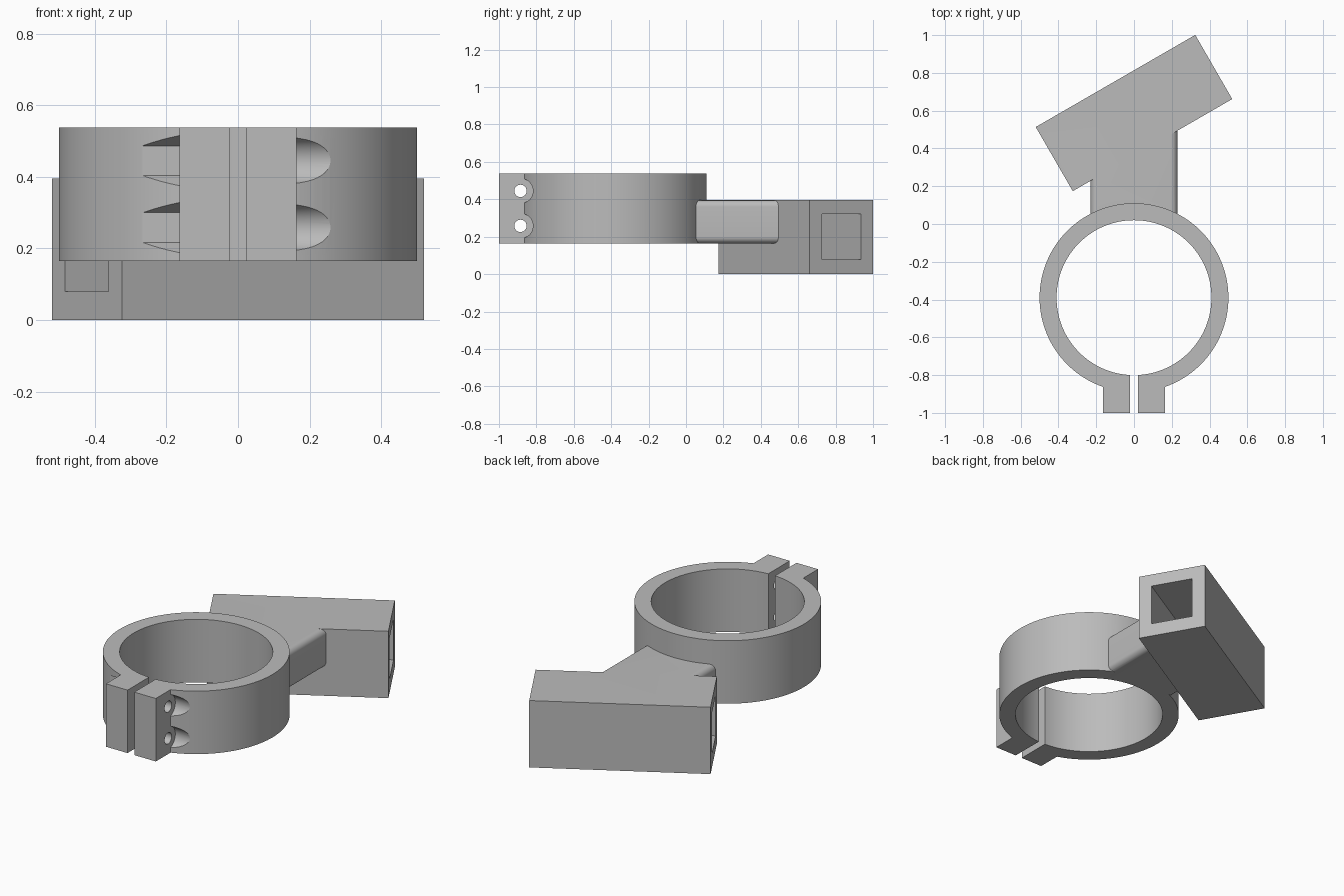
import bpy
from math import radians

if "Cube" in bpy.data.objects:
    bpy.data.objects.remove(bpy.data.objects["Cube"], do_unlink=True)

grey = bpy.data.materials.new("plain grey")
grey.use_nodes = True
colour = (0.5, 0.5, 0.5, 1)
grey.diffuse_color = colour
grey.node_tree.nodes["Principled BSDF"].inputs["Base Color"].default_value = colour

RING_Y, RING_BASE, RING_TOP = -0.39, 0.165, 0.537
TUBE_TOP = 0.395
SCREW_Y = -0.885


def finish(name):
    ob = bpy.context.object
    ob.name = name
    ob.data.materials.clear()
    ob.data.materials.append(grey)
    bpy.ops.object.transform_apply(location=True, rotation=True, scale=True)
    return ob


def box(name, low, high):
    centre = [(a + b) / 2 for a, b in zip(low, high)]
    bpy.ops.mesh.primitive_cube_add(size=1, location=centre)
    bpy.context.object.scale = [b - a for a, b in zip(low, high)]
    return finish(name)


def angled_box(name, size, z):
    bpy.ops.mesh.primitive_cube_add(size=1, location=(0, 0.5875, z),
                                    rotation=(0, 0, radians(30)))
    bpy.context.object.scale = size
    return finish(name)


def upright_cylinder(name, radius, low, high):
    bpy.ops.mesh.primitive_cylinder_add(vertices=128, radius=radius, depth=high - low,
                                        location=(0, RING_Y, (low + high) / 2))
    return finish(name)


def cross_cylinder(name, radius, x0, x1, z, sides):
    # Sideways prism; its corners point up and down when it has six sides
    bpy.ops.mesh.primitive_cylinder_add(vertices=sides, radius=radius, depth=x1 - x0,
                                        location=((x0 + x1) / 2, SCREW_Y, z),
                                        rotation=(0, radians(90), 0))
    ob = bpy.context.object
    if sides == 6:
        xs = [v.co.x for v in ob.data.vertices]
        if max(xs) < radius * 0.95:
            for v in ob.data.vertices:
                v.co.x, v.co.y = -v.co.y, v.co.x
    return finish(name)


def apply_modifier(ob, mod):
    bpy.ops.object.select_all(action='DESELECT')
    bpy.context.view_layer.objects.active = ob
    ob.select_set(True)
    bpy.ops.object.modifier_apply(modifier=mod.name)


def combine(ob, other, operation):
    mod = ob.modifiers.new(operation, 'BOOLEAN')
    mod.operation, mod.solver, mod.object = operation, 'EXACT', other
    apply_modifier(ob, mod)
    bpy.data.objects.remove(other, do_unlink=True)


# Clamp ring with its two front lugs
bracket = upright_cylinder("clamp_bracket", 0.5, RING_BASE, RING_TOP)
combine(bracket, box("lugs", (-0.163, -1, RING_BASE), (0.163, -0.7, RING_TOP)), 'UNION')

# Rounded neck behind the ring
neck = box("neck", (-0.23, -0.1, RING_BASE), (0.23, 0.55, TUBE_TOP))
bevel = neck.modifiers.new("rounding", 'BEVEL')
bevel.width, bevel.segments = 0.035, 8
weight = neck.data.attributes.new("bevel_weight_edge", 'FLOAT', 'EDGE')
for edge in neck.data.edges:
    a, b = (neck.data.vertices[i].co for i in edge.vertices)
    weight.data[edge.index].value = 1.0 if abs(a.y - b.y) > 0.1 else 0.0
bevel.limit_method = 'WEIGHT'
apply_modifier(neck, bevel)
combine(bracket, neck, 'UNION')

# Square tube set at an angle
combine(bracket, angled_box("square_tube", (0.975, 0.392, TUBE_TOP), TUBE_TOP / 2), 'UNION')

# Ring bore, square bore and clamp gap
combine(bracket, upright_cylinder("ring_bore", 0.41, 0.05, 0.7), 'DIFFERENCE')
combine(bracket, angled_box("square_bore", (1.2, 0.242, 0.242), 0.2), 'DIFFERENCE')
combine(bracket, box("clamp_gap", (-0.022, -1.1, 0.1), (0.022, -0.6, 0.7)), 'DIFFERENCE')

# Screw holes, round head pockets and hexagonal nut pockets
for z in (0.258, 0.445):
    combine(bracket, cross_cylinder("screw_hole", 0.033, -0.25, 0.25, z, 32), 'DIFFERENCE')
    combine(bracket, cross_cylinder("head_pocket", 0.067, 0.163, 0.4, z, 48), 'DIFFERENCE')
    combine(bracket, cross_cylinder("nut_pocket", 0.083, -0.4, -0.163, z, 6), 'DIFFERENCE')

bpy.ops.object.select_all(action='DESELECT')
bracket.select_set(True)
bpy.context.view_layer.objects.active = bracket
bpy.ops.object.shade_smooth_by_angle(angle=radians(25))
